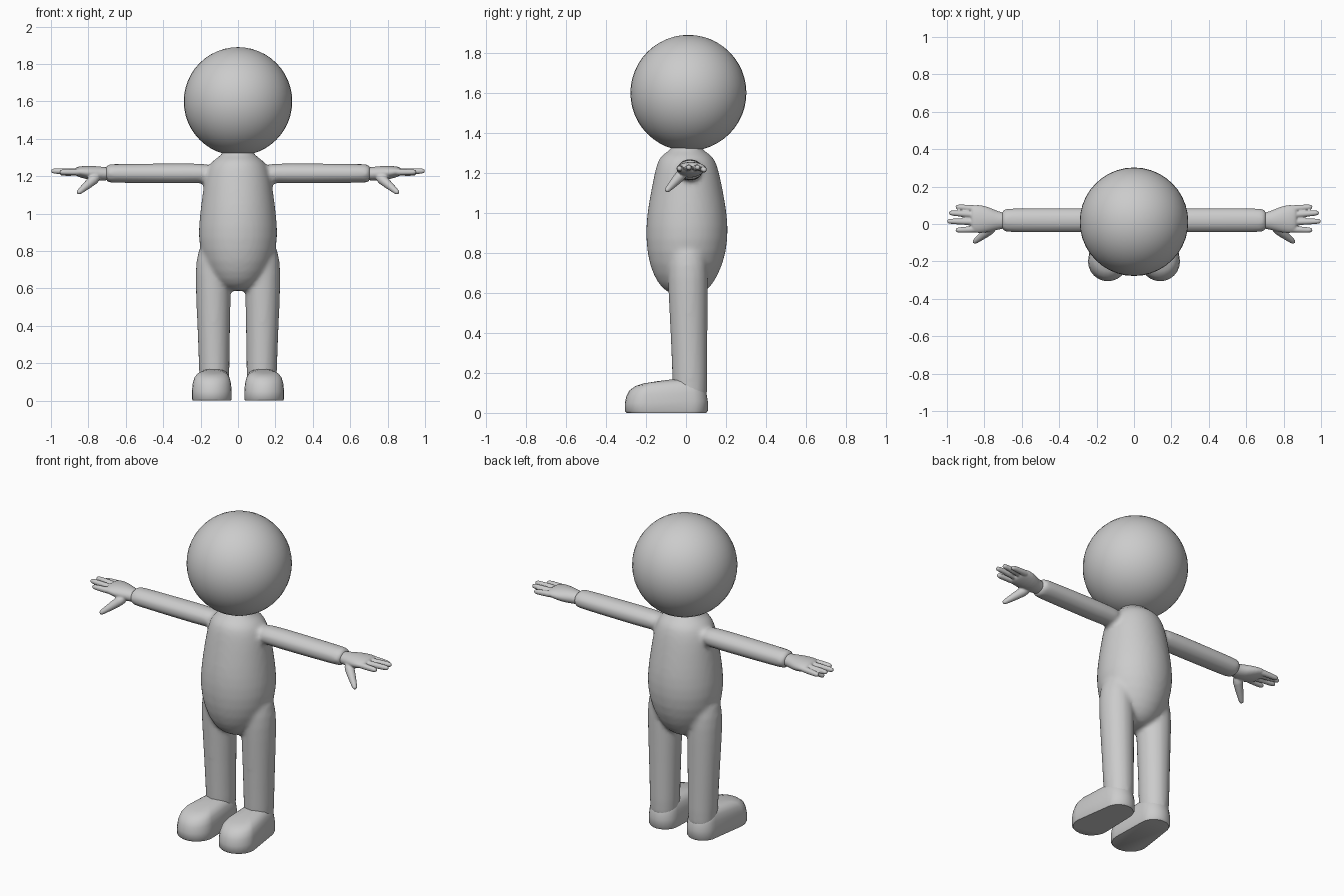
import bpy, bmesh
from math import sin, cos, pi
from mathutils import Vector as V

if "Cube" in bpy.data.objects:
    bpy.data.objects.remove(bpy.data.objects["Cube"])


def loft(bm, rings, n=24):
    """Closed skin through elliptical rings given as (centre, u axis, v axis)."""
    loops = []
    for c, u, v in rings:
        loops.append([bm.verts.new(V(c) + V(u) * cos(2 * pi * i / n) + V(v) * sin(2 * pi * i / n))
                      for i in range(n)])
    for a, b in zip(loops, loops[1:]):
        for i in range(n):
            j = (i + 1) % n
            bm.faces.new((a[i], a[j], b[j], b[i]))
    bm.faces.new(loops[0][::-1])
    bm.faces.new(loops[-1])


def tube(bm, a, b, r0, r1, n=12):
    """Tapered finger with a rounded tip."""
    a, b = V(a), V(b)
    d = (b - a).normalized()
    u = d.cross(V((0, 0, 1))).normalized()
    v = d.cross(u)
    e = b - d * r1
    path = [(a, r0), (a.lerp(e, .5), (r0 + r1) / 2), (e, r1),
            (e + d * r1 * .7, r1 * .75), (b, r1 * .35)]
    loft(bm, [(c, u * r, v * r) for c, r in path], n)


def finish(name, bm, voxel=0, smooth=0, subsurf=1, mirror=False, angle=None):
    bmesh.ops.recalc_face_normals(bm, faces=bm.faces)
    me = bpy.data.meshes.new(name)
    bm.to_mesh(me)
    bm.free()
    ob = bpy.data.objects.new(name, me)
    bpy.context.collection.objects.link(ob)
    me.shade_smooth()
    if subsurf:
        ob.modifiers.new("Round", 'SUBSURF').levels = subsurf
        ob.modifiers["Round"].render_levels = subsurf
    if voxel:
        m = ob.modifiers.new("Blend", 'REMESH')
        m.mode, m.voxel_size, m.use_smooth_shade = 'VOXEL', voxel, True
        m = ob.modifiers.new("Soften", 'SMOOTH')
        m.factor, m.iterations = .5, smooth
    if mirror:
        ob.modifiers.new("Mirror", 'MIRROR').use_mirror_merge = False
    if angle:
        bpy.context.view_layer.objects.active = ob
        ob.select_set(True)
        bpy.ops.object.shade_smooth_by_angle(angle=angle)
        ob.select_set(False)
    return ob


# Head
bm = bmesh.new()
bmesh.ops.create_uvsphere(bm, u_segments=40, v_segments=24, radius=.29)
bmesh.ops.translate(bm, verts=bm.verts, vec=(0, .012, 1.6))
finish("head", bm, subsurf=0)

# Torso, arms and legs blended into one skin
bm = bmesh.new()
torso = [  # z, half width, front y, back y
    (.585, .04, -.04, .05), (.60, .085, -.09, .09), (.64, .135, -.14, .135),
    (.74, .19, -.187, .188), (.87, .217, -.204, .214), (.99, .206, -.198, .208),
    (1.1, .192, -.178, .188), (1.2, .178, -.158, .168), (1.265, .155, -.142, .148),
    (1.295, .12, -.115, .12), (1.315, .085, -.075, .08), (1.35, .08, -.07, .075)]
loft(bm, [((0, (f + b) / 2, z), (w, 0, 0), (0, (b - f) / 2, 0)) for z, w, f, b in torso])
legs = [  # z, inner x, outer x, front y, back y
    (.02, .047, .207, -.065, .107), (.15, .045, .208, -.068, .108), (.4, .042, .218, -.078, .108),
    (.62, .036, .228, -.09, .11), (.74, .04, .228, -.095, .11), (.86, .06, .2, -.08, .09)]
arms = [  # x, half depth, half height
    (.08, .066, .054), (.3, .066, .055), (.5, .066, .053), (.66, .065, .051),
    (.695, .062, .05), (.71, .048, .04)]
for s in (-1, 1):
    loft(bm, [((s * (i + o) / 2, (f + b) / 2, z), ((o - i) / 2, 0, 0), (0, (b - f) / 2, 0))
              for z, i, o, f, b in legs])
    loft(bm, [((s * x, .02, 1.215), (0, d, 0), (0, 0, h)) for x, d, h in arms])
finish("body", bm, voxel=.013, smooth=6)

# Hands: palm, four fingers and a thumb
bm = bmesh.new()
palm = [  # x, y, z, half depth, half height
    (.68, .018, 1.213, .044, .036), (.72, .018, 1.213, .046, .036), (.76, .022, 1.215, .062, .04),
    (.81, .026, 1.22, .076, .036), (.85, .027, 1.224, .076, .029), (.875, .028, 1.225, .066, .02)]
loft(bm, [((x, y, z), (0, d, 0), (0, 0, h)) for x, y, z, d, h in palm])
for y0, y1, tip, z in ((.08, .092, .955, 1.215), (.047, .06, .99, 1.228),
                       (.01, .015, 1.0, 1.228), (-.027, -.033, .955, 1.222)):
    tube(bm, (.82, y0, 1.222), (tip, y1, z), .02, .0155)
tube(bm, (.745, -.01, 1.205), (.858, -.1, 1.108), .034, .016)
finish("hands", bm, voxel=.005, smooth=4, mirror=True)

# Feet: tapered capsule outline, top sloping down to the toe
bm = bmesh.new()
heel, toe, hr, tr, half = V((.127, .022)), V((.14, -.2)), .087, .106, 12
outline = [heel + hr * V((cos(pi * i / half), sin(pi * i / half))) for i in range(half + 1)]
outline += [toe + tr * V((cos(pi + pi * i / half), sin(pi + pi * i / half))) for i in range(half + 1)]
mid = V((.134, -.095))
loops = []
for t, k in ((0, .96), (.06, 1), (.35, 1.0), (.6, .965), (.8, .89), (.93, .75), (.985, .55), (1, .25)):
    ring = []
    for p in outline:
        q = mid + (p - mid) * k
        h = .168 - .13 * max(0, -.07 - q.y)
        ring.append(bm.verts.new((q.x, q.y, t * h)))
    loops.append(ring)
n = len(outline)
for a, b in zip(loops, loops[1:]):
    for i in range(n):
        j = (i + 1) % n
        bm.faces.new((a[i], a[j], b[j], b[i]))
bm.faces.new(loops[0][::-1])
bm.faces.new(loops[-1])
finish("feet", bm, subsurf=0, mirror=True, angle=.8)
